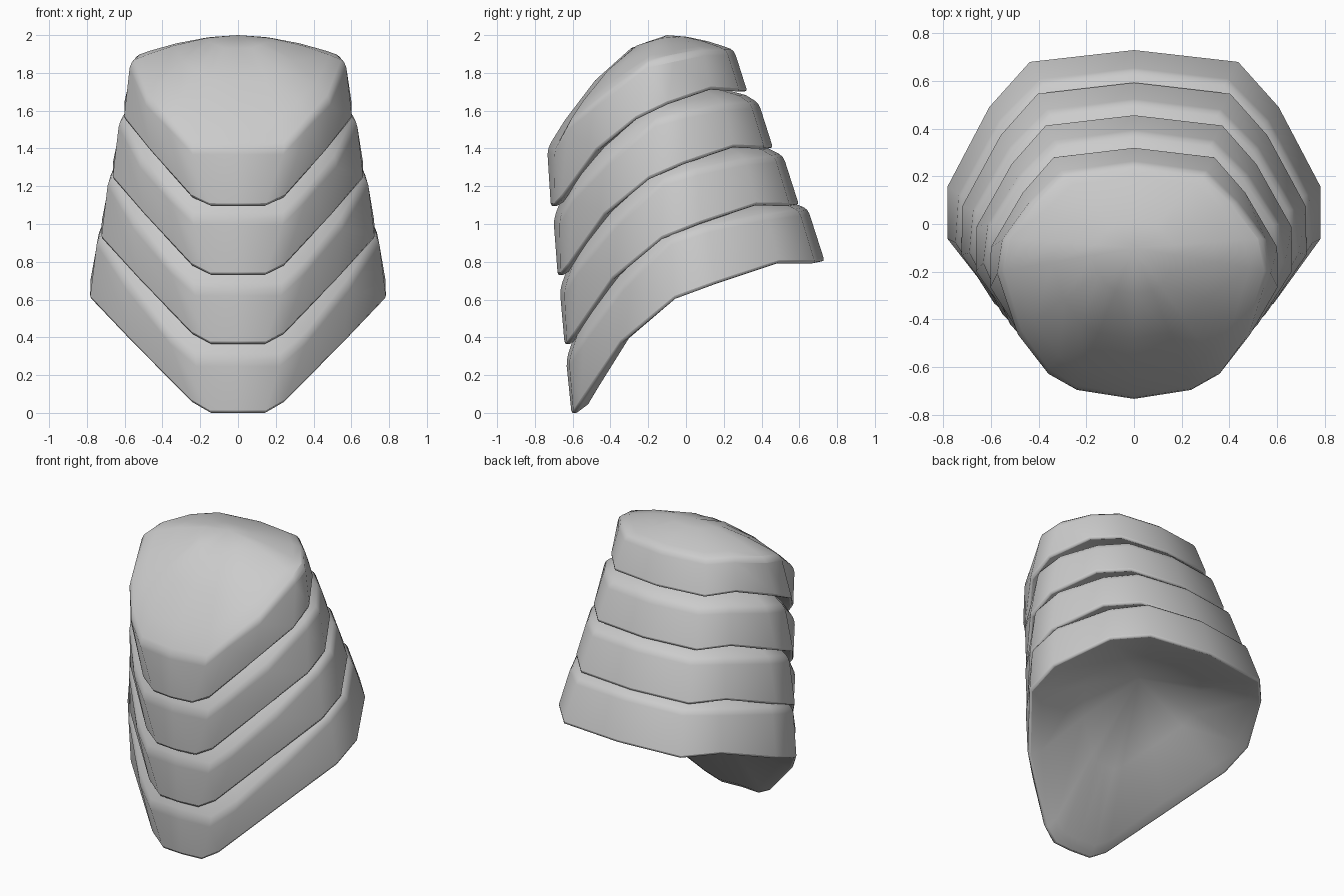
import bpy, bmesh, math
from mathutils import Vector

if "Cube" in bpy.data.objects:
    bpy.data.objects.remove(bpy.data.objects["Cube"])

# Half outlines (back centre -> side -> front centre) of the lowest and highest plate
LOW_BOTTOM = [(0, .735, .80), (.44, .685, .79), (.61, .495, .79), (.785, .16, .68), (.785, -.06, .60),
              (.555, -.35, .36), (.24, -.56, .045), (.14, -.595, -.012), (0, -.605, -.012)]
LOW_TOP = [(0, .645, 1.08), (.39, .60, 1.07), (.56, .43, 1.05), (.73, .12, .985), (.745, -.08, .92),
           (.59, -.33, .68), (.37, -.54, .40), (.23, -.62, .28), (0, -.635, .28)]
HIGH_BOTTOM = [(0, .325, 1.70), (.34, .285, 1.70), (.47, .135, 1.71), (.605, -.10, 1.63), (.605, -.27, 1.55),
               (.465, -.48, 1.38), (.24, -.66, 1.13), (.14, -.70, 1.085), (0, -.715, 1.085)]
HIGH_TOP = [(0, .255, 1.92), (.30, .215, 1.92), (.43, .09, 1.92), (.545, -.06, 1.89), (.57, -.20, 1.86),
            (.49, -.46, 1.66), (.37, -.625, 1.53), (.25, -.695, 1.40), (0, -.735, 1.40)]
COUNT = 4


def outline(a, b, t):
    """Blend two half outlines and mirror the result into a closed loop."""
    half = [Vector(p).lerp(Vector(q), t) for p, q in zip(a, b)]
    return half + [Vector((-p.x, p.y, p.z)) for p in reversed(half[1:-1])]


def inset(loop, centre, t, power=1.0):
    """Pull a loop towards a centre point, bulging in height when power > 1."""
    k = 1 - (1 - t) ** power
    return [Vector((p.x + (centre.x - p.x) * t, p.y + (centre.y - p.y) * t,
                    p.z + (centre.z - p.z) * k)) for p in loop]


def under_peak(i):
    return Vector((0, .05, .93)).lerp(Vector((0, -.1, 1.80)), i / (COUNT - 1))


def build_plate(name, i):
    t = i / (COUNT - 1)
    last = i == COUNT - 1
    bottom = outline(LOW_BOTTOM, HIGH_BOTTOM, t)
    top = outline(LOW_TOP, HIGH_TOP, t)
    low = under_peak(i)
    high = Vector((0, -.1, 2.0)) if last else under_peak(i + 1) - Vector((0, 0, .01))

    # Hollow underside, lip, outer wall, then the sloping or domed top
    loops = [inset(bottom, low, .5), inset(bottom, low, .12, .5), bottom, top]
    if last:
        loops += [inset(top, high, s, 1.8) for s in (.15, .4, .7)]
    else:
        loops += [inset(top, high, .14, 2.2), inset(top, high, .5, 1.3)]

    bm = bmesh.new()
    weight = bm.edges.layers.float.new('bevel_weight_edge')
    rings = [[bm.verts.new(p) for p in loop] for loop in loops]
    n = len(bottom)
    for a, b in zip(rings, rings[1:]):
        for j in range(n):
            k = (j + 1) % n
            bm.faces.new((a[j], a[k], b[k], b[j]))
    for ring, peak in ((rings[0], low), (rings[-1], high)):
        v = bm.verts.new(peak)
        for j in range(n):
            bm.faces.new((ring[j], ring[(j + 1) % n], v))
    # Soften the two rims of the wall, the upper one more
    for ring, w in ((rings[2], .7), (rings[3], 1.0)):
        for j in range(n):
            bm.edges.get((ring[j], ring[(j + 1) % n]))[weight] = w
    bmesh.ops.recalc_face_normals(bm, faces=bm.faces)

    mesh = bpy.data.meshes.new(name)
    bm.to_mesh(mesh)
    bm.free()
    obj = bpy.data.objects.new(name, mesh)
    bpy.context.collection.objects.link(obj)
    bev = obj.modifiers.new('soft_rims', 'BEVEL')
    bev.limit_method = 'WEIGHT'
    bev.width = .028
    bev.segments = 2
    bpy.ops.object.select_all(action='DESELECT')
    obj.select_set(True)
    bpy.context.view_layer.objects.active = obj
    bpy.ops.object.shade_smooth_by_angle(angle=math.radians(60))


# Stacked overlapping plates, bottom to top
for i, name in enumerate(('bottom_plate', 'lower_middle_plate', 'upper_middle_plate', 'top_plate')):
    build_plate(name, i)
